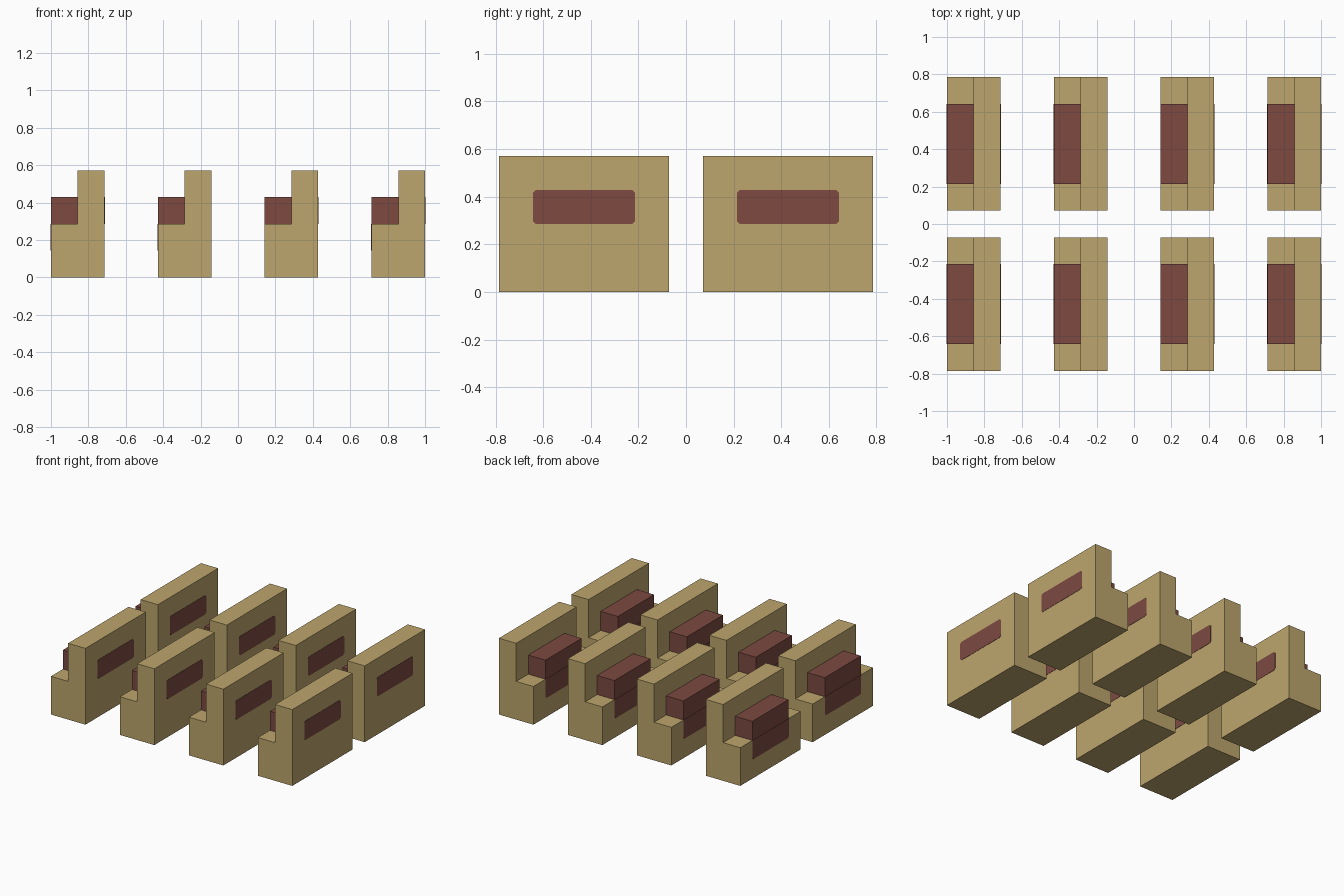
import bpy, bmesh

if "Cube" in bpy.data.objects:
    bpy.data.objects.remove(bpy.data.objects["Cube"])

U = 1 / 7          # grid unit: the whole model is 14 x 11 x 4 units
T = 0.002          # thickness of the painted panels


def material(name, rgb):
    m = bpy.data.materials.new(name)
    m.diffuse_color = (*rgb, 1)
    m.use_nodes = True
    m.node_tree.nodes["Principled BSDF"].inputs["Base Color"].default_value = m.diffuse_color
    return m


wood = material("tan wood", (0.509, 0.381, 0.153))
fabric = material("dark red fabric", (0.205, 0.067, 0.053))


def extrude_mesh(name, points, offset, mat):
    """Solid made from a planar outline pushed along offset."""
    bm = bmesh.new()
    face = bm.faces.new([bm.verts.new(p) for p in points])
    out = bmesh.ops.extrude_face_region(bm, geom=[face])
    verts = [v for v in out["geom"] if isinstance(v, bmesh.types.BMVert)]
    bmesh.ops.translate(bm, verts=verts, vec=offset)
    bmesh.ops.recalc_face_normals(bm, faces=bm.faces)
    me = bpy.data.meshes.new(name)
    bm.to_mesh(me)
    bm.free()
    me.materials.append(mat)
    return me


def panel_outline(x, z0, z1, c_low, c_high):
    """Rectangle in the yz plane with clipped lower / upper corners."""
    h = 1.5 * U
    pts = []
    for s, z, c, d in ((-1, z0, c_low, 1), (1, z0, c_low, 1),
                       (1, z1, c_high, -1), (-1, z1, c_high, -1)):
        if not c:
            pts.append((x, s * h, z))
            continue
        pair = [(x, s * h, z + d * c), (x, s * (h - c), z)]
        pts += pair if s * d < 0 else pair[::-1]
    return pts


# L-shaped seat and backrest profile, pushed along y
profile = [(-1, 0), (1, 0), (1, 4), (0, 4), (0, 2), (-1, 2)]
frame = extrude_mesh("bench_frame", [(x * U, -2.5 * U, z * U) for x, z in profile],
                     (0, 5 * U, 0), wood)

# cushion block on the seat
cushion = extrude_mesh("cushion", panel_outline(-U, 2 * U, 3 * U, 0, 0), (U, 0, 0), fabric)

# painted panels: below the cushion in front, and on the rear of the backrest
front_panel = extrude_mesh("front_panel", panel_outline(-U, U, 2 * U, 0.012, 0),
                           (-T, 0, 0), fabric)
rear_panel = extrude_mesh("rear_panel", panel_outline(U, 2 * U, 3 * U, 0.012, 0.012),
                          (T, 0, 0), fabric)

# two rows of four benches
for row in (-3, 3):
    for col in (-6, -2, 2, 6):
        for me in (frame, cushion, front_panel, rear_panel):
            ob = bpy.data.objects.new(me.name, me)
            ob.location = (col * U, row * U, 0)
            bpy.context.collection.objects.link(ob)
